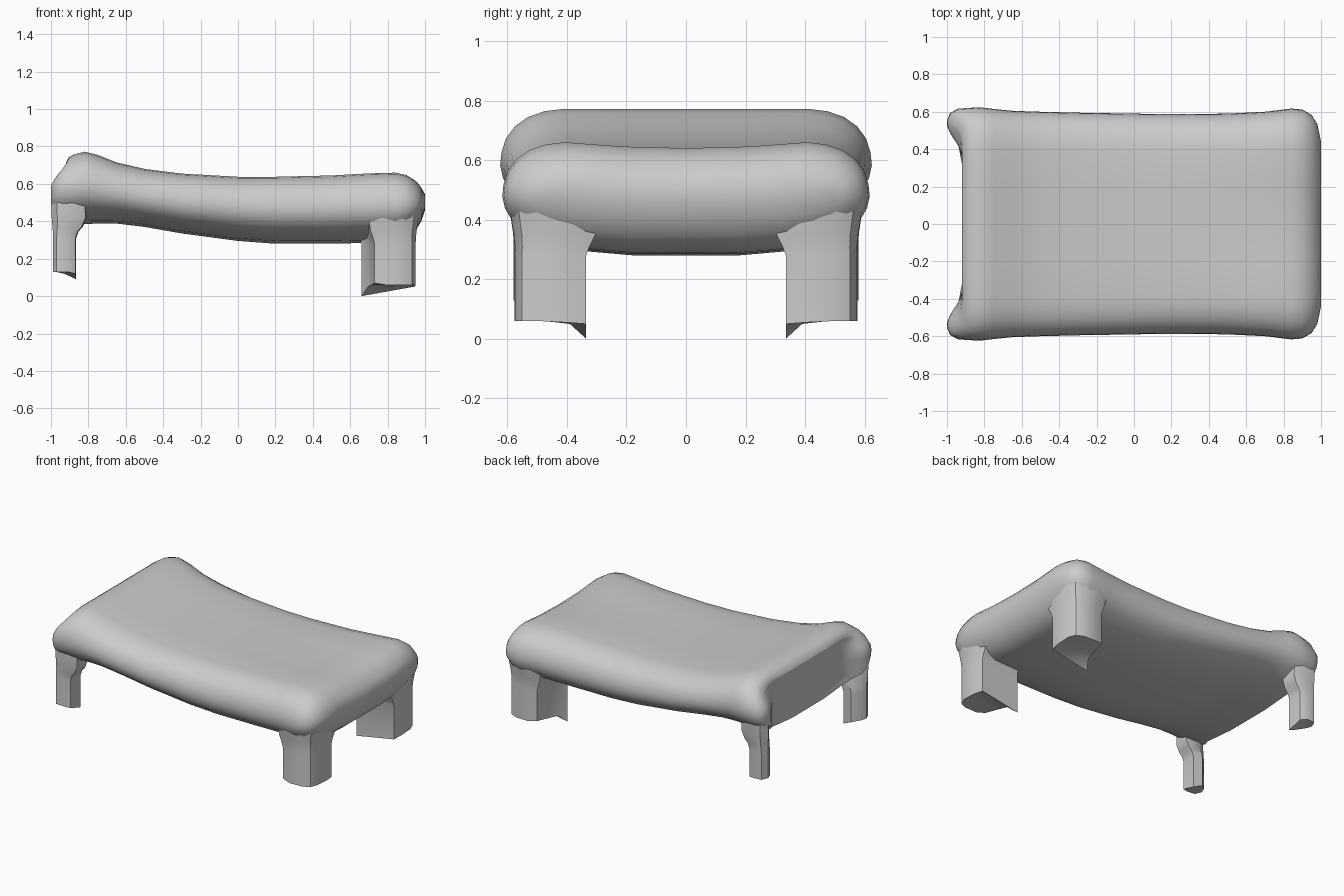
import bpy
import bmesh

cube = bpy.data.objects.get("Cube")
if cube:
    bpy.data.objects.remove(cube, do_unlink=True)


def loft(name, sections):
    """Skin closed sections, cap both ends and make a smooth object."""
    bm = bmesh.new()
    rings = [[bm.verts.new(p) for p in section] for section in sections]
    count = len(rings[0])
    for a, b in zip(rings, rings[1:]):
        for i in range(count):
            j = (i + 1) % count
            bm.faces.new((a[i], a[j], b[j], b[i]))
    caps = [bm.faces.new(rings[0]), bm.faces.new(rings[-1])]
    bmesh.ops.triangulate(bm, faces=caps)
    bmesh.ops.remove_doubles(bm, verts=bm.verts, dist=.0005)
    bmesh.ops.recalc_face_normals(bm, faces=bm.faces)
    mesh = bpy.data.meshes.new(name)
    bm.to_mesh(mesh)
    bm.free()
    obj = bpy.data.objects.new(name, mesh)
    bpy.context.collection.objects.link(obj)
    bpy.ops.object.select_all(action="DESELECT")
    obj.select_set(True)
    bpy.context.view_layer.objects.active = obj
    bpy.ops.object.shade_smooth_by_angle(angle=0.7)


def smoothstep(low, high, value):
    t = max(0, min(1, (value - low) / (high - low)))
    return t * t * (3 - 2 * t)


# Half cross-section of the cushion: (share of half width, share of height)
PROFILE = [(0, 1), (.35, 1), (.66, 1), (.76, .98), (.85, .93), (.92, .85),
           (.97, .74), (.993, .62), (1, .51), (.985, .4), (.95, .3),
           (.88, .2), (.75, .11), (.58, .04), (.3, 0), (0, 0)]
SECTION = PROFILE + [(-u, v) for u, v in reversed(PROFILE[1:-1])]

# Cushion stations along its length: x, half width, top, underside
STATIONS = [(-.92, .555, .715, .385), (-.905, .595, .742, .385),
            (-.88, .617, .757, .385), (-.82, .624, .772, .385),
            (-.75, .615, .755, .388), (-.65, .605, .715, .388),
            (-.5, .6, .68, .37), (-.3, .595, .655, .335),
            (0, .59, .638, .295), (.2, .587, .638, .28), (.5, .59, .645, .28),
            (.7, .6, .656, .285), (.84, .617, .66, .29), (.9, .612, .647, .31),
            (.95, .583, .617, .35), (.98, .535, .58, .4), (1, .44, .545, .46)]


def cushion_section(x, half, top, under, limit=1):
    points = []
    for u, v in SECTION:
        y = max(-limit, min(limit, u * half))
        # Corners flare past the flat end, less so near the top
        flare = .08 * smoothstep(.36, .54, abs(y)) * smoothstep(-.8, -.92, x)
        flare *= smoothstep(1.02, .6, v)
        # Shallow dip along the middle near the rounded end
        dip = .02 * smoothstep(.3, .8, x) * max(0, 1 - (u / .66) ** 2)
        points.append((x - flare, y, under + v * (top - under) - dip * v))
    return points


# The flat end steps outward into the concave corner posts
flat_end = [cushion_section(*STATIONS[0], limit) for limit in (.36, .42, .47, .51)]
loft("cushion", flat_end + [cushion_section(*station) for station in STATIONS])

# Leg plans: x, y, foot height
WIDE_LEG = [(.73, .56, .07), (.79, .575, .06), (.88, .573, .06),
            (.93, .55, .06), (.95, .5, .06), (.95, .4, .055),
            (.94, .335, .05), (.66, .335, 0), (.695, .39, .05), (.715, .48, .06)]
NARROW_LEG = [(-.99, .53, .13), (-.97, .575, .13), (-.91, .58, .13),
              (-.87, .56, .12), (-.865, .46, .09), (-.93, .45, .12),
              (-.975, .49, .13)]


def leg(name, plan, corner, steps, side):
    """Post whose top swells outward and widens away from its outer corner."""
    cx, cy = corner
    direction = 1 if cx > 0 else -1
    sections = [[(x, y * side, foot) for x, y, foot in plan]]
    for z, swell, wide, deep in steps:
        sections.append([(cx + swell * direction + (x - cx) * wide,
                          (cy + swell + (y - cy) * deep) * side, z)
                         for x, y, _ in plan])
    loft(name, sections)


# Leg steps: height, outward swell, growth along x, growth along y
for label, side in (("front", -1), ("back", 1)):
    leg("wide_leg_" + label, WIDE_LEG, (.95, .575),
        [(.28, 0, 1, 1), (.31, .001, 1.04, 1.05), (.35, .005, 1.12, 1.15),
         (.41, .014, 1.2, 1.2), (.46, .02, 1.2, 1.2)], side)
    leg("narrow_leg_" + label, NARROW_LEG, (-.99, .58),
        [(.31, 0, 1, 1), (.345, 0, 1.1, 1), (.37, .002, 1.3, 1),
         (.42, .006, 1.5, 1), (.5, .008, 1.5, .95)], side)
